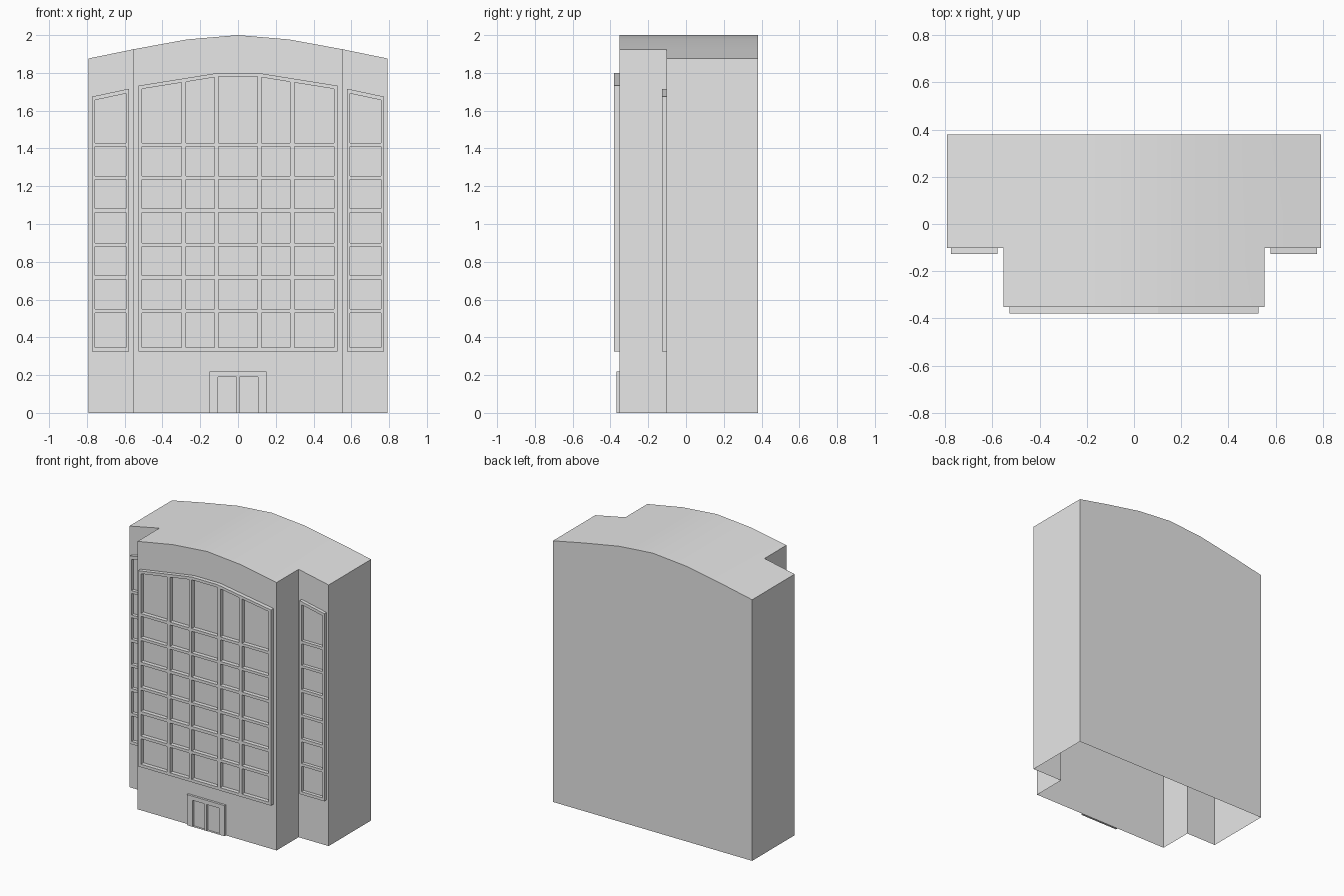
import bpy
import bmesh

default = bpy.data.objects.get("Cube")
if default:
    bpy.data.objects.remove(default, do_unlink=True)

# One flat grey for the whole building
GREY = (0.8, 0.8, 0.8, 1.0)
grey = bpy.data.materials.new("light grey")
grey.use_nodes = True
grey.diffuse_color = GREY
grey.node_tree.nodes["Principled BSDF"].inputs["Base Color"].default_value = GREY

BACK, WING, BAY = 0.38, -0.102, -0.351      # y of the main wall planes
BAY_X, WIDE_X = 0.553, 0.792


def finish(bm, name):
    """Turn a bmesh into a linked, grey object."""
    bmesh.ops.remove_doubles(bm, verts=bm.verts, dist=1e-5)
    mesh = bpy.data.meshes.new(name)
    bm.to_mesh(mesh)
    bm.free()
    mesh.materials.append(grey)
    obj = bpy.data.objects.new(name, mesh)
    bpy.context.collection.objects.link(obj)
    return obj


def quad(bm, *corners):
    bm.faces.new([bm.verts.new(c) for c in corners])


def mirrored(half):
    """Positive positions, repeated on the negative side."""
    return sorted([-v for v in half] + list(half))


# Building shell: arched roof over a T-shaped plan, open underneath
def building_shell():
    half = [(0.27, 1.977), (BAY_X, 1.925), (WIDE_X, 1.876)]
    arch = [(-x, z) for x, z in reversed(half)] + [(0, 2.0)] + half
    bm = bmesh.new()
    for (xa, za), (xb, zb) in zip(arch, arch[1:]):
        in_bay = abs(xa + xb) / 2 < BAY_X
        front = BAY if in_bay else WING
        ys = [BAY, WING, BACK] if in_bay else [WING, BACK]
        for y0, y1 in zip(ys, ys[1:]):
            quad(bm, (xa, y0, za), (xb, y0, zb), (xb, y1, zb), (xa, y1, za))
        quad(bm, (xa, front, 0), (xb, front, 0), (xb, front, zb), (xa, front, za))
        quad(bm, (xb, BACK, 0), (xa, BACK, 0), (xa, BACK, za), (xb, BACK, zb))
    # side walls of the wings and of the bay
    for x, z, y0, y1 in ((WIDE_X, 1.876, WING, BACK), (BAY_X, 1.925, BAY, WING)):
        quad(bm, (x, y0, 0), (x, y1, 0), (x, y1, z), (x, y0, z))
        quad(bm, (-x, y1, 0), (-x, y0, 0), (-x, y0, z), (-x, y1, z))
    obj = finish(bm, "building_shell")
    bpy.ops.object.select_all(action="DESELECT")
    obj.select_set(True)
    bpy.context.view_layer.objects.active = obj
    bpy.ops.object.shade_smooth_by_angle(angle=0.52)


# Raised lattice: odd cells in both directions are openings
def lattice(name, xs, zs, front, wall, top, rim):
    """zs are fixed heights; the last two levels follow top(x)."""
    bm = bmesh.new()

    def point(i, j):
        levels = zs + [top(xs[i]) - rim, top(xs[i])]
        return (xs[i], front, levels[j])

    for i in range(len(xs) - 1):
        for j in range(len(zs) + 1):
            if i % 2 and j % 2:
                continue
            quad(bm, point(i, j), point(i + 1, j),
                 point(i + 1, j + 1), point(i, j + 1))
    bmesh.ops.remove_doubles(bm, verts=bm.verts, dist=1e-5)
    # reveals and outer edges run back to the wall
    rims = [e for e in bm.edges if e.is_boundary]
    new = bmesh.ops.extrude_edge_only(bm, edges=rims)["geom"]
    for v in new:
        if isinstance(v, bmesh.types.BMVert):
            v.co.y = wall
    finish(bm, name)


building_shell()

# Sill, then bottom and top of each storey's windows
levels = [0.326, 0.347, 0.53, 0.55, 0.705, 0.727, 0.88, 0.90,
          1.06, 1.081, 1.236, 1.255, 1.41, 1.43]


def bay_top(x):
    return 1.80 - 0.16 * max(0, abs(x) - 0.103)


def wing_top(x):
    return 1.716 - 0.214 * (abs(x) - 0.578)


# Window lattices
lattice("bay_window_lattice", mirrored([0.102, 0.125, 0.275, 0.298, 0.507, 0.528]),
        levels, -0.38, BAY, bay_top, 0.02)
wing_xs = [0.578, 0.594, 0.758, 0.774]
lattice("left_window_lattice", wing_xs, levels, -0.126, WING, wing_top, 0.022)
lattice("right_window_lattice", [-x for x in reversed(wing_xs)],
        levels, -0.126, WING, wing_top, 0.022)

# Entrance frame with two door openings reaching the ground
lattice("entrance_frame", mirrored([0.008, 0.105, 0.15]), [0, 0.001],
        -0.367, BAY, lambda x: 0.22, 0.03)
